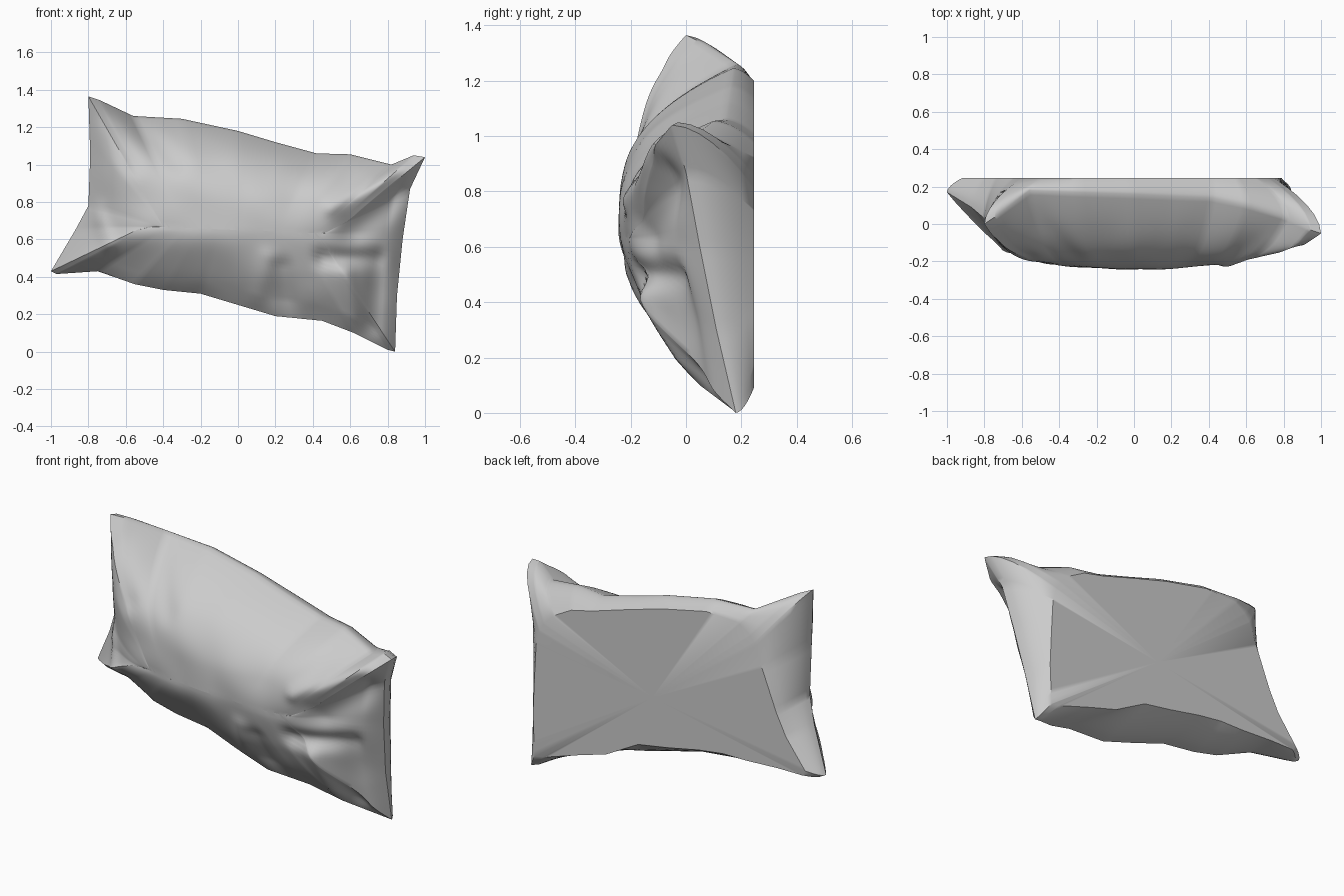
import bpy
import bmesh
import math
from mathutils import Vector, noise

cube = bpy.data.objects.get("Cube")
if cube:
    bpy.data.objects.remove(cube)

# Seam outline: seam x, seam z, seam depth, flat back x, flat back z
OUTLINE = [
    (-.8, 1.365, 0, -.6, 1.1), (-.74, 1.345, .04, -.57, 1.14),
    (-.56, 1.26, .18, -.5, 1.19), (-.3, 1.245, .17, -.3, 1.2),
    (0, 1.18, .16, -.02, 1.14), (.2, 1.12, .15, .19, 1.08),
    (.42, 1.06, .14, .42, 1.01), (.6, 1.055, .1, .55, .98),
    (.82, 1, .03, .66, .92), (.94, 1.05, -.03, .72, .86),
    (1, 1.04, -.05, .75, .81), (.92, .87, 0, .77, .73),
    (.88, .6, .05, .78, .55), (.85, .3, .11, .79, .33),
    (.84, 0, .18, .78, .09), (.8, .01, .17, .72, .1),
    (.62, .1, .05, .5, .17), (.45, .165, 0, .33, .22),
    (.2, .19, -.02, .13, .33), (0, .25, -.01, -.05, .36),
    (-.2, .31, .01, -.25, .4), (-.4, .33, .02, -.4, .42),
    (-.55, .36, .03, -.55, .42), (-.75, .43, .08, -.75, .43),
    (-.97, .415, .17, -.9, .43), (-1, .43, .17, -.92, .46),
    (-.87, .65, .09, -.8, .62), (-.8, .78, .03, -.74, .74),
    (-.79, 1.05, 0, -.65, .97),
]
# Folds in the cloth: start, end, width, depth (positive is a dent)
FOLDS = [
    ((.86, .84), (.62, .66), .09, .06), ((.88, .99), (.5, .77), .045, -.025),
    ((.46, .5), (.74, .5), .05, .04), ((.72, .12), (.74, .42), .06, .03),
    ((.62, .12), (.58, .42), .045, -.025), ((.28, .2), (.24, .45), .05, .02),
    ((.1, .26), (.16, .5), .05, -.015), ((-.7, 1.25), (-.56, 1), .05, .02),
    ((-.5, 1.2), (-.32, 1), .05, .015), ((-.76, .76), (-.69, .57), .04, -.02),
]
BACK_Y = .245
FRONT_Y = -.243
STEPS = 8         # subdivisions per outline span
FRONT_RINGS = 26
SIDE_RINGS = 6


def resample(rows, steps):
    """Closed outline with evenly inserted in-between rows."""
    result = []
    for i, row in enumerate(rows):
        a, b = Vector(row), Vector(rows[(i + 1) % len(rows)])
        result += [a.lerp(b, k / steps) for k in range(steps)]
    return result


def fold_offset(x, z):
    """Sum of all soft creases at a point of the front."""
    p, total = Vector((x, z)), 0
    for start, end, width, depth in FOLDS:
        a, b = Vector(start), Vector(end)
        along = max(0, min(1, (p - a).dot(b - a) / (b - a).length_squared))
        distance = (p - a.lerp(b, along)).length
        total += depth * math.exp(-(distance / width) ** 2)
    return total


def front_point(row, t):
    """Puffed front: full above the ridge, slanting below, lower at the ends."""
    x, z, y = row[:3]
    ridge_x = x * .5
    ridge_z = .65 - .04 * ridge_x
    ridge_y = FRONT_Y + .2 * ridge_x ** 2
    px, pz = x + (ridge_x - x) * t, z + (ridge_z - z) * t
    lift = max(-1, min(1, (z - ridge_z) * 2))
    middle = 1 - x * x
    power = 1.8 + .3 * middle + lift * (1.2 if lift > 0 else .6 * middle)
    py = y + (ridge_y - y) * (1 - (1 - t) ** power)
    wrinkle = .012 * noise.noise(Vector((px * 5, 0, pz * 5)))
    py += min(1, t * 5) * (fold_offset(px, pz) + wrinkle)
    return Vector((px, max(py, -.25), pz))


def side_point(row, s):
    """Wall wrapping from the seam round to the flat back."""
    x, z, y, back_x, back_z = row
    blend = s ** 1.8
    return Vector((x + (back_x - x) * blend, y + (BACK_Y - y) * s,
                   z + (back_z - z) * blend))


def bridge(bm, first, second):
    n = len(first)
    for i in range(n):
        j = (i + 1) % n
        bm.faces.new((first[i], first[j], second[j], second[i]))


rows = resample(OUTLINE, STEPS)
bm = bmesh.new()

# Back wall, seam and front as one series of rings
rings = [[bm.verts.new(side_point(r, 1 - k / SIDE_RINGS)) for r in rows]
         for k in range(SIDE_RINGS)]
rings += [[bm.verts.new(front_point(r, (k / FRONT_RINGS) ** 1.2)) for r in rows]
          for k in range(FRONT_RINGS + 1)]
for outer, inner in zip(rings, rings[1:]):
    bridge(bm, outer, inner)

# Flat back as a fan
centre = bm.verts.new((.04, BACK_Y, .62))
back = rings[0]
for i, v in enumerate(back):
    bm.faces.new((centre, back[(i + 1) % len(back)], v))

# The last ring collapses on the ridge, so stitch it shut
bmesh.ops.remove_doubles(bm, verts=rings[-1], dist=.004)
ridge_edges = [e for e in bm.edges if e.is_boundary]
if ridge_edges:
    bmesh.ops.holes_fill(bm, edges=ridge_edges, sides=0)
bmesh.ops.recalc_face_normals(bm, faces=bm.faces)

mesh = bpy.data.meshes.new("pillow")
bm.to_mesh(mesh)
bm.free()
pillow = bpy.data.objects.new("pillow", mesh)
bpy.context.collection.objects.link(pillow)

# Plain grey cloth
cloth = bpy.data.materials.new("grey cloth")
cloth.use_nodes = True
grey = (.6, .6, .6, 1)
cloth.diffuse_color = grey
cloth.node_tree.nodes["Principled BSDF"].inputs["Base Color"].default_value = grey
mesh.materials.append(cloth)

bpy.ops.object.select_all(action="DESELECT")
pillow.select_set(True)
bpy.context.view_layer.objects.active = pillow
bpy.ops.object.shade_smooth_by_angle(angle=math.radians(40))
